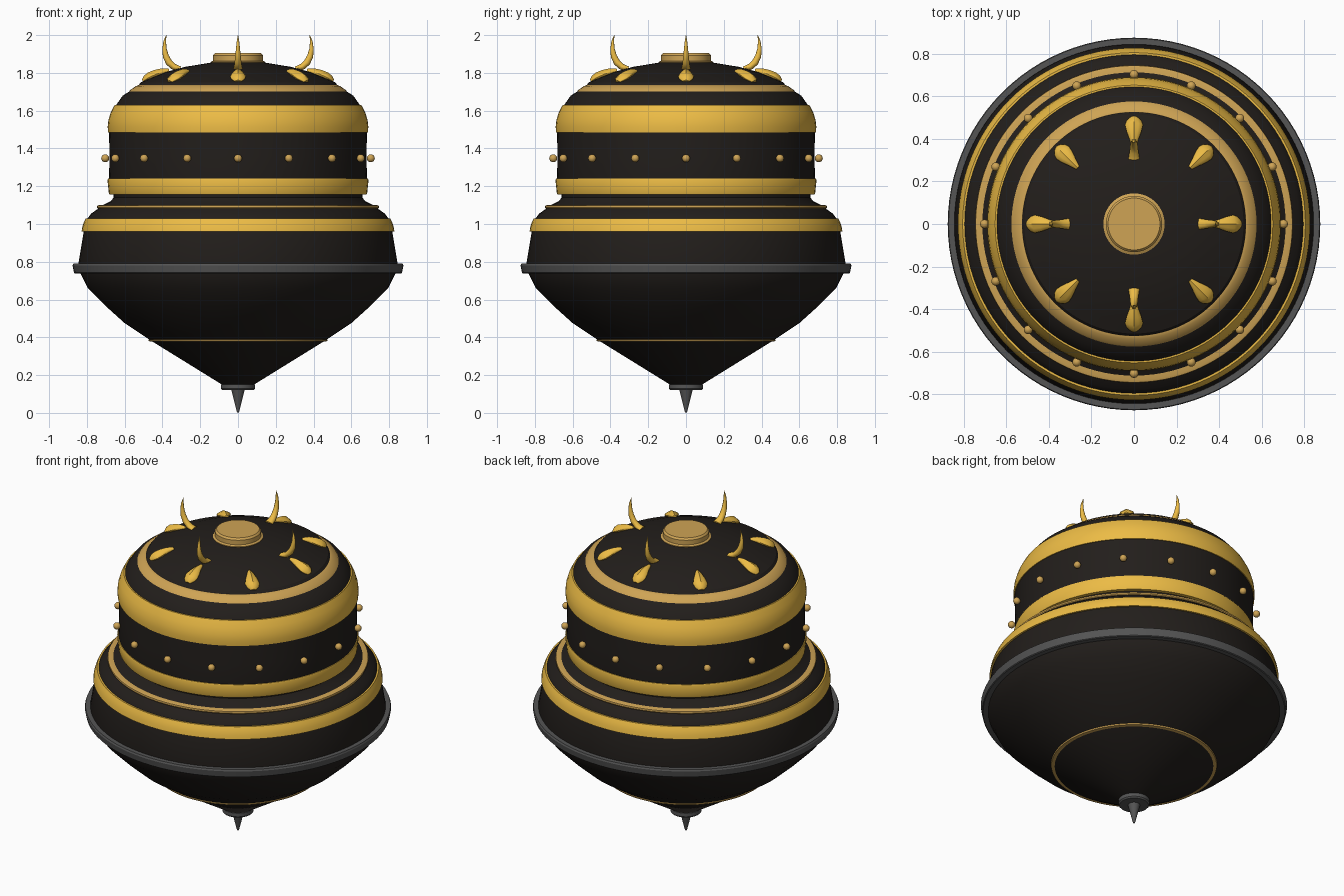
import bpy, bmesh, math
from mathutils import Vector, Matrix

if "Cube" in bpy.data.objects:
    bpy.data.objects.remove(bpy.data.objects["Cube"])


def material(name, rgb):
    m = bpy.data.materials.new(name)
    m.diffuse_color = (*rgb, 1)
    m.use_nodes = True
    m.node_tree.nodes["Principled BSDF"].inputs["Base Color"].default_value = m.diffuse_color
    return m


BLACK = material("black", (0.016, 0.013, 0.011))
GOLD = material("gold", (0.84, 0.50, 0.06))
BRONZE = material("bronze", (0.62, 0.37, 0.09))
STEEL = material("dark_steel", (0.09, 0.09, 0.09))


def finish(name, bm, mat, angle=30):
    bmesh.ops.recalc_face_normals(bm, faces=bm.faces)
    me = bpy.data.meshes.new(name)
    bm.to_mesh(me)
    bm.free()
    me.materials.append(mat)
    ob = bpy.data.objects.new(name, me)
    bpy.context.collection.objects.link(ob)
    bpy.ops.object.select_all(action='DESELECT')
    ob.select_set(True)
    bpy.context.view_layer.objects.active = ob
    bpy.ops.object.shade_smooth_by_angle(angle=math.radians(angle))
    return ob


def lathe(name, profile, mat, closed=False, n=96, angle=30):
    """Spin (radius, z) points round z; closed joins last point to first."""
    bm = bmesh.new()
    rings = []
    for r, z in profile:
        if r == 0:
            rings.append([bm.verts.new((0, 0, z))] * n)
        else:
            rings.append([bm.verts.new((r * math.cos(2 * math.pi * i / n),
                                        r * math.sin(2 * math.pi * i / n), z)) for i in range(n)])
    pairs = list(zip(rings, rings[1:])) + ([(rings[-1], rings[0])] if closed else [])
    for a, b in pairs:
        for i in range(n):
            j = (i + 1) % n
            bm.faces.new(list(dict.fromkeys((a[i], a[j], b[j], b[i]))))
    return finish(name, bm, mat, angle)


def band(name, outer, mat, depth=0.05):
    """Ring with the given outer outline, sunk into the body."""
    inner = [(min(r for r, z in outer) - depth, z) for z in (outer[-1][1], outer[0][1])]
    return lathe(name, outer + inner, mat, closed=True)


def tapered(name, path, mat, azimuth, n=12, ridge=0.0):
    """Sweep an ellipse along (radius, z, half_width, half_thickness) points."""
    bm = bmesh.new()
    rot = Matrix.Rotation(azimuth, 3, 'Z')
    pts = [Vector((p[0], 0, p[1])) for p in path]
    rings = []
    for k, (r, z, w, t) in enumerate(path):
        d = (pts[min(k + 1, len(pts) - 1)] - pts[max(k - 1, 0)]).normalized()
        nrm = Vector((-d.z, 0, d.x))
        ring = []
        for i in range(n):
            a = 2 * math.pi * i / n
            s = 1 + (ridge if i == n // 4 else 0)
            ring.append(bm.verts.new(rot @ (pts[k] + Vector((0, w * math.cos(a), 0))
                                            + nrm * (t * s * math.sin(a)))))
        rings.append(ring)
    for a, b in zip(rings, rings[1:]):
        for i in range(n):
            bm.faces.new((a[i], a[(i + 1) % n], b[(i + 1) % n], b[i]))
    bm.faces.new(rings[0])
    bm.faces.new(rings[-1])
    return finish(name, bm, mat, 40)


# spinning point and collar
lathe("tip", [(0, 0), (0.006, 0.004), (0.036, 0.125), (0, 0.125)], STEEL, n=32)
lathe("tip_collar", [(0, 0.12), (0.083, 0.12), (0.09, 0.128), (0.09, 0.15), (0, 0.15)], STEEL, n=48)

# black shells
lathe("lower_body", [(0, 0.145), (0.085, 0.15), (0.465, 0.385), (0.60, 0.475), (0.70, 0.565),
                     (0.795, 0.66), (0.835, 0.74), (0.845, 0.79), (0.815, 0.97), (0.80, 1.025),
                     (0.777, 1.055), (0.735, 1.085), (0.715, 1.10), (0.675, 1.12), (0.658, 1.14),
                     (0.658, 1.17), (0, 1.17)], BLACK)
lathe("upper_body", [(0, 1.16), (0.67, 1.165), (0.683, 1.24), (0.68, 1.36), (0.683, 1.49),
                     (0.68, 1.55), (0.645, 1.63), (0.61, 1.68), (0.57, 1.705), (0.53, 1.73),
                     (0.515, 1.75), (0.46, 1.773), (0.38, 1.805), (0.28, 1.832), (0.14, 1.855),
                     (0, 1.86)], BLACK)

# rings and bands
band("lower_trim", [(0.462, 0.378), (0.473, 0.38), (0.475, 0.388), (0.469, 0.392)], BRONZE)
band("rim", [(0.863, 0.738), (0.868, 0.742), (0.876, 0.78), (0.872, 0.79)], STEEL)
band("shoulder_band", [(0.828, 0.96), (0.824, 0.985), (0.816, 1.01), (0.806, 1.03)], GOLD)
band("shoulder_trim", [(0.743, 1.082), (0.746, 1.087), (0.745, 1.097), (0.735, 1.101)], BRONZE)
band("waist_band", [(0.68, 1.155), (0.684, 1.165), (0.691, 1.232), (0.688, 1.24)], GOLD)
band("upper_band", [(0.688, 1.485), (0.69, 1.515), (0.686, 1.55), (0.674, 1.59), (0.653, 1.63)], GOLD)
band("crown_trim", [(0.577, 1.70), (0.572, 1.708), (0.541, 1.73), (0.527, 1.735)], BRONZE)

# top cap
lathe("top_cap", [(0, 1.84), (0.144, 1.845), (0.144, 1.858), (0.132, 1.864), (0.132, 1.893),
                  (0.122, 1.904), (0, 1.904)], BRONZE, n=64)

# studs round the dark belt
for i in range(16):
    a = 2 * math.pi * i / 16
    bm = bmesh.new()
    bmesh.ops.create_uvsphere(bm, u_segments=16, v_segments=10, radius=0.021)
    bmesh.ops.translate(bm, verts=bm.verts, vec=(0.703 * math.cos(a), 0.703 * math.sin(a), 1.348))
    finish(f"stud_{i + 1}", bm, BRONZE, 60)

# teardrop petals lying on the crown
PETAL = [(0.365, 1.812, 0.010, 0.008), (0.40, 1.805, 0.022, 0.015), (0.435, 1.792, 0.035, 0.019),
         (0.465, 1.779, 0.042, 0.020), (0.488, 1.766, 0.034, 0.016), (0.502, 1.755, 0.016, 0.008)]
for i in range(8):
    shift = 0.008 if i % 2 else 0
    path = [(r + shift, z - shift * 0.4, w, t) for r, z, w, t in PETAL]
    tapered(f"petal_{i + 1}", path, GOLD, math.pi * i / 4, ridge=0.3)

# four upturned horns
HORN = [(0.305, 1.822, 0.026, 0.012), (0.34, 1.832, 0.021, 0.017), (0.366, 1.856, 0.018, 0.018),
        (0.382, 1.888, 0.015, 0.016), (0.389, 1.925, 0.011, 0.012), (0.388, 1.965, 0.007, 0.007),
        (0.380, 2.0, 0.001, 0.001)]
for i in range(4):
    tapered(f"horn_{i + 1}", HORN, GOLD, math.pi * i / 2)
